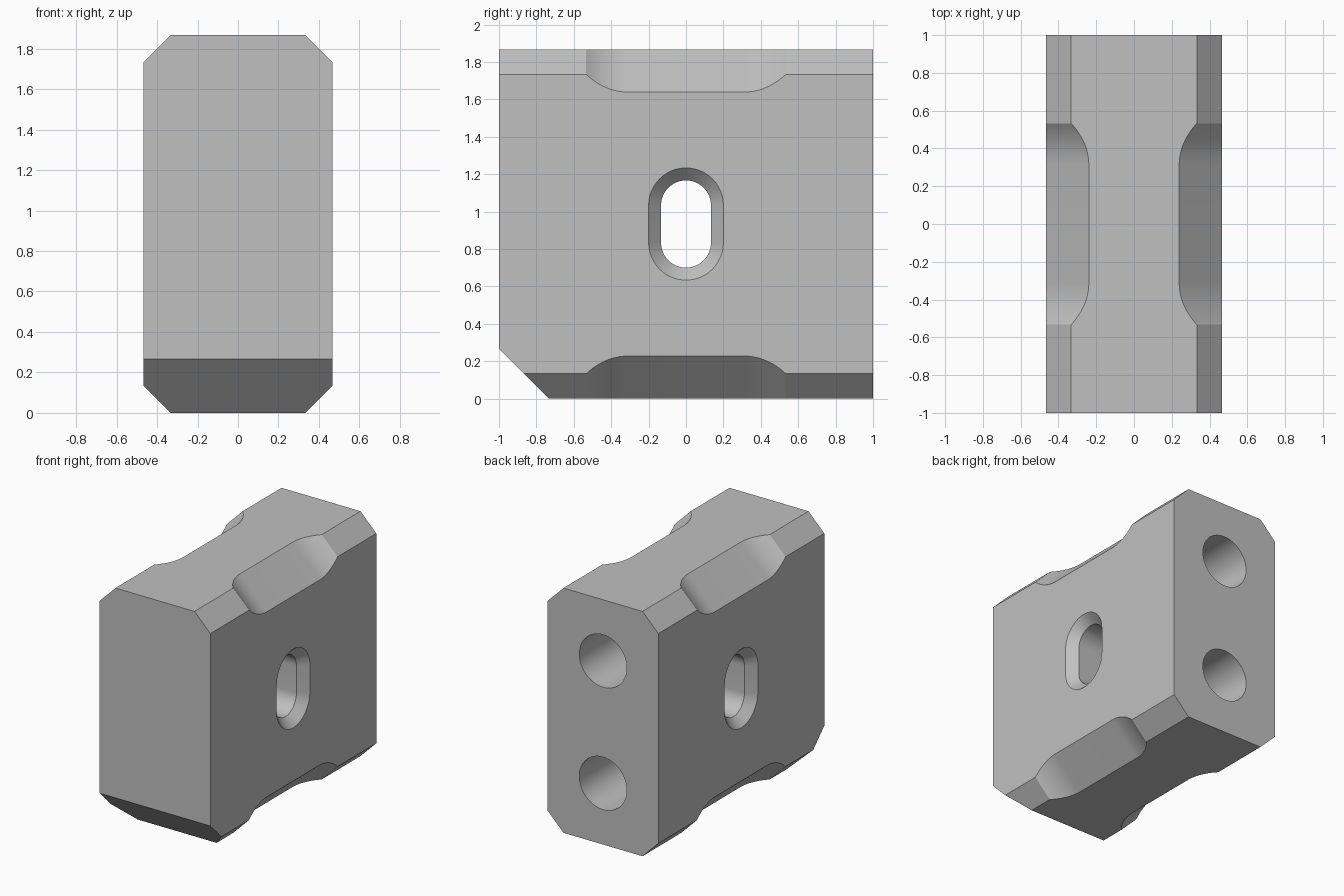
import bpy, bmesh
from math import sin, cos, pi, radians, sqrt, asin
from mathutils import Vector

default = bpy.data.objects.get("Cube")
if default:
    bpy.data.objects.remove(default, do_unlink=True)

U = 1 / 15                       # design unit
W, L, H = 7 * U, 15 * U, 14 * U  # half width, half length, half height
MID = Vector((0, 0, H))
X, Y, Z = Vector((1, 0, 0)), Vector((0, 1, 0)), Vector((0, 0, 1))

grey = bpy.data.materials.new("light grey metal")
grey.use_nodes = True
colour = (0.53, 0.53, 0.53, 1)
grey.diffuse_color = colour
grey.node_tree.nodes["Principled BSDF"].inputs["Base Color"].default_value = colour


def loft(name, rings):
    """Closed solid through rings that share one point count."""
    bm = bmesh.new()
    loops = [[bm.verts.new(p) for p in ring] for ring in rings]
    n = len(loops[0])
    for a, b in zip(loops, loops[1:]):
        for i in range(n):
            j = (i + 1) % n
            bm.faces.new((a[i], a[j], b[j], b[i]))
    bm.faces.new(loops[0])
    bm.faces.new(loops[-1])
    bmesh.ops.recalc_face_normals(bm, faces=bm.faces)
    mesh = bpy.data.meshes.new(name)
    bm.to_mesh(mesh)
    bm.free()
    mesh.materials.append(grey)
    obj = bpy.data.objects.new(name, mesh)
    bpy.context.collection.objects.link(obj)
    return obj


def prism(name, pts, a, b, along, start, end):
    """2D points in the plane a, b, extruded from start to end."""
    return loft(name, [[MID + a * p + b * q + along * t for p, q in pts]
                       for t in (start, end)])


# Block with chamfered long edges
c = 2 * U
octagon = [(W, H - c), (W - c, H), (c - W, H), (-W, H - c),
           (-W, c - H), (c - W, -H), (W - c, -H), (W, c - H)]
block = prism("clamp_block", octagon, X, Z, Y, -L, L)

cutters = []

# Lower front bevel
f = 4 * U
cutters.append(prism("front_bevel_cutter",
                     [(-L - f, f - H + f), (-L - f, -H - f), (f - L + f, -H - f)],
                     Y, Z, X, -1, 1))

# Rounded recesses in the four long chamfers
R, depth = 6 * U, U
chamfer = (W + H - c) / sqrt(2)
floor = chamfer - depth
sweep = asin(sqrt(R * R - (R - depth) ** 2) / R)
flat = 8 * U - R * sin(sweep)
arc = [(flat + R * sin(sweep * i / 12), floor + R * (1 - cos(sweep * i / 12)))
       for i in range(13)]
arc.append((arc[-1][0] + cos(sweep) * U, arc[-1][1] + sin(sweep) * U))
recess = arc + [(-y, n) for y, n in reversed(arc)]
for sx in (-1, 1):
    for sz in (-1, 1):
        out = Vector((sx, 0, sz)).normalized()
        side = out.cross(Y)
        mid = side.dot(X * sx * W + Z * sz * H)
        cutters.append(prism("edge_recess_cutter", recess, Y, out, side,
                             mid - 0.35, mid + 0.35))


# Countersunk slot through the sides
def slot_ring(x, r):
    ring = []
    for k in range(2):
        for i in range(25):
            t = pi * k + pi * i / 24
            ring.append(MID + Vector((x, r * cos(t), r * sin(t) + 1.5 * U * (1 - 2 * k))))
    return ring


r, e = 2 * U, 0.5 * U
cutters.append(loft("slot_cutter", [
    slot_ring(-W - e, r + U + e), slot_ring(U - W, r),
    slot_ring(W - U, r), slot_ring(W + e, r + U + e)]))

# Two blind holes in the back
circle = [(3 * U * cos(2 * pi * i / 64), 3 * U * sin(2 * pi * i / 64)) for i in range(64)]
for s in (-1, 1):
    cutters.append(prism("back_hole_cutter", [(p, q + s * 7 * U) for p, q in circle],
                         X, Z, Y, 0, L + U))

# Cut and shade
bpy.ops.object.select_all(action='DESELECT')
bpy.context.view_layer.objects.active = block
block.select_set(True)
for cutter in cutters:
    cutter.hide_render = True
    mod = block.modifiers.new("cut", 'BOOLEAN')
    mod.operation = 'DIFFERENCE'
    mod.solver = 'EXACT'
    mod.object = cutter
    bpy.ops.object.modifier_apply(modifier=mod.name)
    bpy.data.objects.remove(cutter, do_unlink=True)
bpy.ops.object.shade_smooth_by_angle(angle=radians(25))
